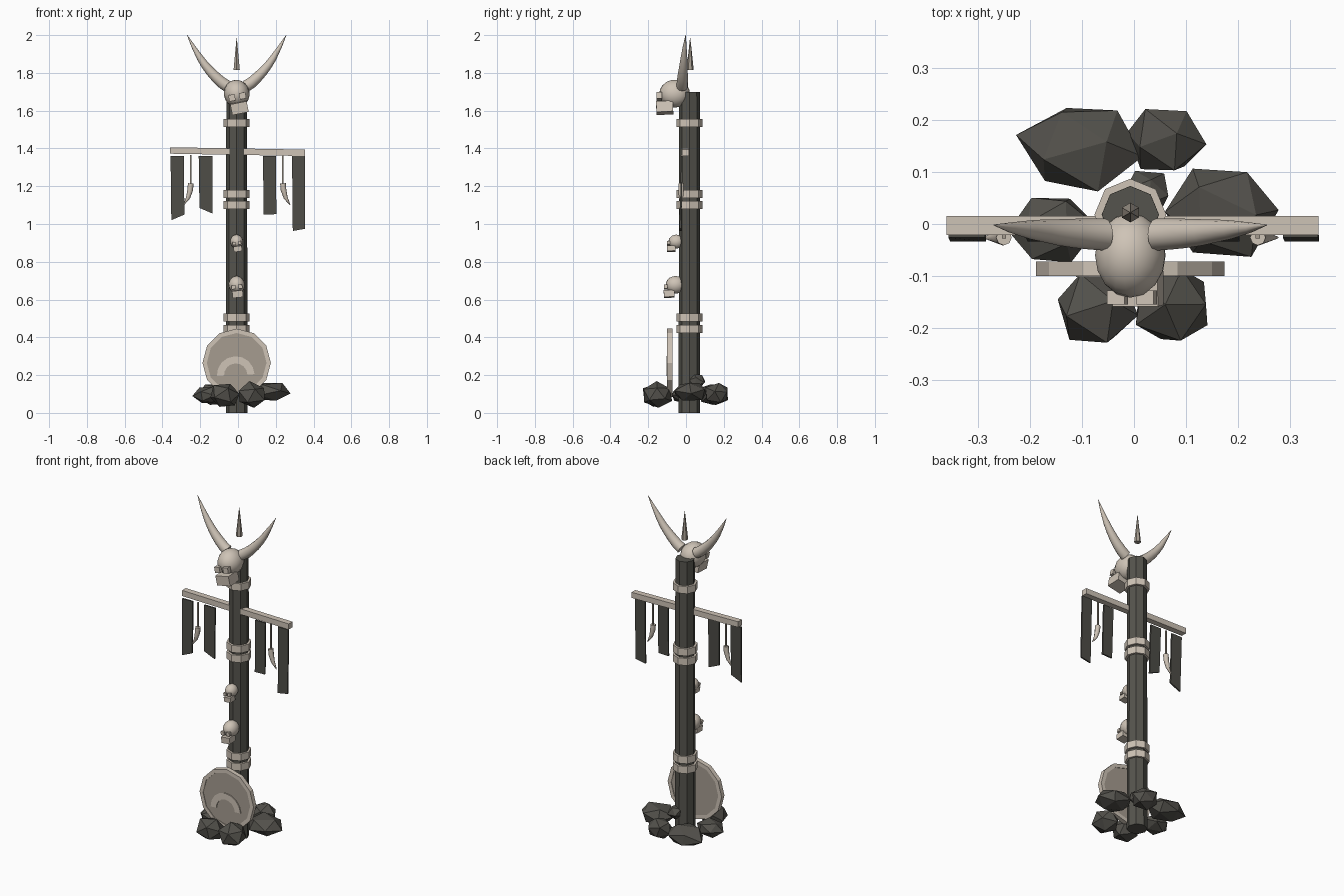
import bpy, bmesh, math, random
from mathutils import Vector, Matrix, Euler

if "Cube" in bpy.data.objects:
    bpy.data.objects.remove(bpy.data.objects["Cube"])

random.seed(4)
CX, CY = -0.007, 0.018   # pole axis


def mat(name, c):
    m = bpy.data.materials.new(name)
    m.diffuse_color = (*c, 1)
    m.use_nodes = True
    m.node_tree.nodes["Principled BSDF"].inputs["Base Color"].default_value = m.diffuse_color
    return m


BONE = mat("bone", (0.62, 0.55, 0.47))
WOOD = mat("dark_wood", (0.09, 0.088, 0.074))
ROCK = mat("dark_rock", (0.085, 0.081, 0.070))
CLOTH = mat("dark_cloth", (0.075, 0.073, 0.062))
HIDE = mat("worn_hide", (0.38, 0.335, 0.28))


def finish(name, bm, material, smooth=False, matrix=None):
    if matrix is not None:
        bm.transform(matrix)
    bmesh.ops.recalc_face_normals(bm, faces=bm.faces)
    me = bpy.data.meshes.new(name)
    bm.to_mesh(me)
    bm.free()
    me.materials.append(material)
    ob = bpy.data.objects.new(name, me)
    bpy.context.collection.objects.link(ob)
    for p in me.polygons:
        p.use_smooth = smooth
    return ob


def place(loc, rot=(0, 0, 0), scale=(1, 1, 1)):
    return Matrix.LocRotScale(Vector(loc), Euler(rot), Vector(scale))


def box(name, loc, size, material, rot=(0, 0, 0), parent=Matrix()):
    bm = bmesh.new()
    bmesh.ops.create_cube(bm, size=1)
    return finish(name, bm, material, False, parent @ place(loc, rot, size))


def cone(name, loc, r1, r2, h, n, material, rot=(0, 0, 0)):
    bm = bmesh.new()
    bmesh.ops.create_cone(bm, cap_ends=True, segments=n, radius1=r1, radius2=r2, depth=h)
    return finish(name, bm, material, False, place(loc, rot))


def ring(name, loc, ro, ri, h, n, material, rot=(0, 0, 0), arc=1.0):
    """Square-section ring, or part of one."""
    bm = bmesh.new()
    count = n if arc == 1.0 else n + 1
    rows = []
    for i in range(count):
        a = 2 * math.pi * arc * i / n
        rows.append([bm.verts.new((r * math.cos(a), r * math.sin(a), z))
                     for r, z in ((ro, -h / 2), (ro, h / 2), (ri, h / 2), (ri, -h / 2))])
    for i in range(n):
        a, b = rows[i], rows[(i + 1) % count]
        for k in range(4):
            bm.faces.new((a[k], b[k], b[(k + 1) % 4], a[(k + 1) % 4]))
    if arc != 1.0:
        bm.faces.new(rows[0])
        bm.faces.new(rows[-1])
    return finish(name, bm, material, False, place(loc, rot))


def horn(name, pts, radii, n, material):
    """Tapered tube along a path in an x-z plane."""
    bm = bmesh.new()
    pts = [Vector(p) for p in pts]
    rows = []
    for i, p in enumerate(pts):
        t = (pts[min(i + 1, len(pts) - 1)] - pts[max(i - 1, 0)]).normalized()
        u = Vector((0, 1, 0))
        v = t.cross(u).normalized()
        rows.append([bm.verts.new(p + radii[i] * (math.cos(2 * math.pi * k / n) * u +
                     math.sin(2 * math.pi * k / n) * v)) for k in range(n)])
    for a, b in zip(rows, rows[1:]):
        for k in range(n):
            bm.faces.new((a[k], a[(k + 1) % n], b[(k + 1) % n], b[k]))
    bm.faces.new(rows[0])
    bm.faces.new(rows[-1])
    ob = finish(name, bm, material, True)
    for p in ob.data.polygons:
        p.use_smooth = len(p.vertices) == 4


def skull(name, loc, s, roll):
    """Cranium, jaw, and two eye blocks; s is the cranium half width."""
    base = place(loc, (0, roll, 0), (s, s, s))
    bm = bmesh.new()
    bmesh.ops.create_uvsphere(bm, u_segments=16, v_segments=10, radius=1)
    finish(name + "_cranium", bm, BONE, True, base @ place((0, 0, 0), (0, 0, 0), (1, 1.2, 1.08)))
    box(name + "_jaw", (0, -0.78, -1.12), (1.3, 1.3, 0.85), BONE, (0.05, 0, 0), base)
    for side, x in (("left", -0.42), ("right", 0.42)):
        box(f"{name}_{side}_eye", (x, -1.2, -0.25), (0.5, 0.4, 0.5), BONE, parent=base)


# pole, bands and top spike
cone("pole", (CX, CY, 0.85), 0.057, 0.055, 1.70, 8, WOOD)
for i, z in enumerate((0.445, 0.505, 1.10, 1.158, 1.535)):
    ring(f"band_{i + 1}", (CX, CY, z), 0.069, 0.052, 0.043, 8, BONE)
cone("top_spike", (CX, CY + 0.004, 1.90), 0.019, 0.001, 0.17, 6, HIDE)

# crossbar with a slight tilt
box("crossbar", (-0.003, -0.003, 1.383), (0.715, 0.036, 0.034), BONE, (0, math.radians(1), 0))

# hanging cloth strips: x range, lower left z, lower right z
for i, (x0, x1, zl, zr) in enumerate(((-0.357, -0.286, 1.02, 1.05), (-0.208, -0.136, 1.085, 1.055),
                                      (0.132, 0.201, 1.05, 1.052), (0.286, 0.354, 0.963, 0.975))):
    bm = bmesh.new()
    quad = [(x0, -0.026, 1.36), (x1, -0.026, 1.36), (x1 + 0.002, -0.034, zr), (x0 + 0.004, -0.034, zl)]
    f = bm.faces.new([bm.verts.new(p) for p in quad])
    ext = bmesh.ops.extrude_face_region(bm, geom=[f])
    bmesh.ops.translate(bm, vec=(0, 0.009, 0),
                        verts=[v for v in ext["geom"] if isinstance(v, bmesh.types.BMVert)])
    finish(f"cloth_strip_{i + 1}", bm, CLOTH)

# hanging teeth on cords
for side, x, d in (("left", -0.25, -1), ("right", 0.238, 1)):
    box(f"{side}_tooth_cord", (x, -0.024, 1.285), (0.008, 0.008, 0.16), HIDE)
    horn(f"{side}_tooth", [(x, -0.026, 1.215), (x + d * 0.003, -0.026, 1.18), (x + d * 0.014, -0.026, 1.14),
                           (x + d * 0.038, -0.026, 1.10)], (0.015, 0.015, 0.011, 0.002), 8, BONE)

# skulls
skull("large_skull", (CX, -0.06, 1.69), 0.068, math.radians(-11))
skull("middle_skull", (CX, -0.052, 0.907), 0.034, math.radians(-8))
skull("lower_skull", (CX, -0.056, 0.678), 0.043, math.radians(-6))

# horns, mirrored about the pole
for side, d in (("left", -1), ("right", 1)):
    path = [(0.05, -0.020, 1.730), (0.078, -0.019, 1.748), (0.108, -0.018, 1.775), (0.140, -0.016, 1.808),
            (0.168, -0.013, 1.842), (0.193, -0.011, 1.878), (0.230, -0.007, 1.94), (0.262, -0.002, 2.0)]
    horn(f"{side}_horn", [(CX + d * x, y, z) for x, y, z in path],
         (0.031, 0.030, 0.028, 0.025, 0.0215, 0.018, 0.010, 0.001), 12, BONE)

# round shield leaning at the foot
FACE = (math.pi / 2, 0, 0)
spin = math.pi / 12
cone("shield_disc", (CX, -0.086, 0.265), 0.162, 0.162, 0.020, 12, HIDE, FACE)
ring("shield_rim", (CX, -0.086, 0.265), 0.181, 0.158, 0.027, 12, BONE, FACE)
ring("shield_arch", (-0.012, -0.098, 0.20), 0.10, 0.062, 0.008, 8, BONE, (math.pi / 2, -0.05, 0), 0.5)

# rocks heaped round the foot: centre, half sizes
rocks = (((-0.102, 0.150, 0.095), (0.122, 0.095, 0.065)), ((0.060, 0.165, 0.100), (0.080, 0.070, 0.062)),
         ((0.167, 0.025, 0.110), (0.112, 0.095, 0.055)), ((-0.160, -0.010, 0.095), (0.084, 0.078, 0.050)),
         ((-0.070, -0.160, 0.090), (0.088, 0.080, 0.070)), ((0.073, -0.150, 0.095), (0.084, 0.080, 0.068)),
         ((0.025, 0.055, 0.170), (0.050, 0.050, 0.045)))
for i, (c, r) in enumerate(rocks):
    bm = bmesh.new()
    bmesh.ops.create_icosphere(bm, subdivisions=1, radius=1)
    bm.transform(Euler([random.uniform(0, 6) for _ in range(3)]).to_matrix().to_4x4())
    for v in bm.verts:
        v.co *= random.uniform(0.88, 1.1)
    finish(f"rock_{i + 1}", bm, ROCK, False, place(c, (0, 0, 0), r))
